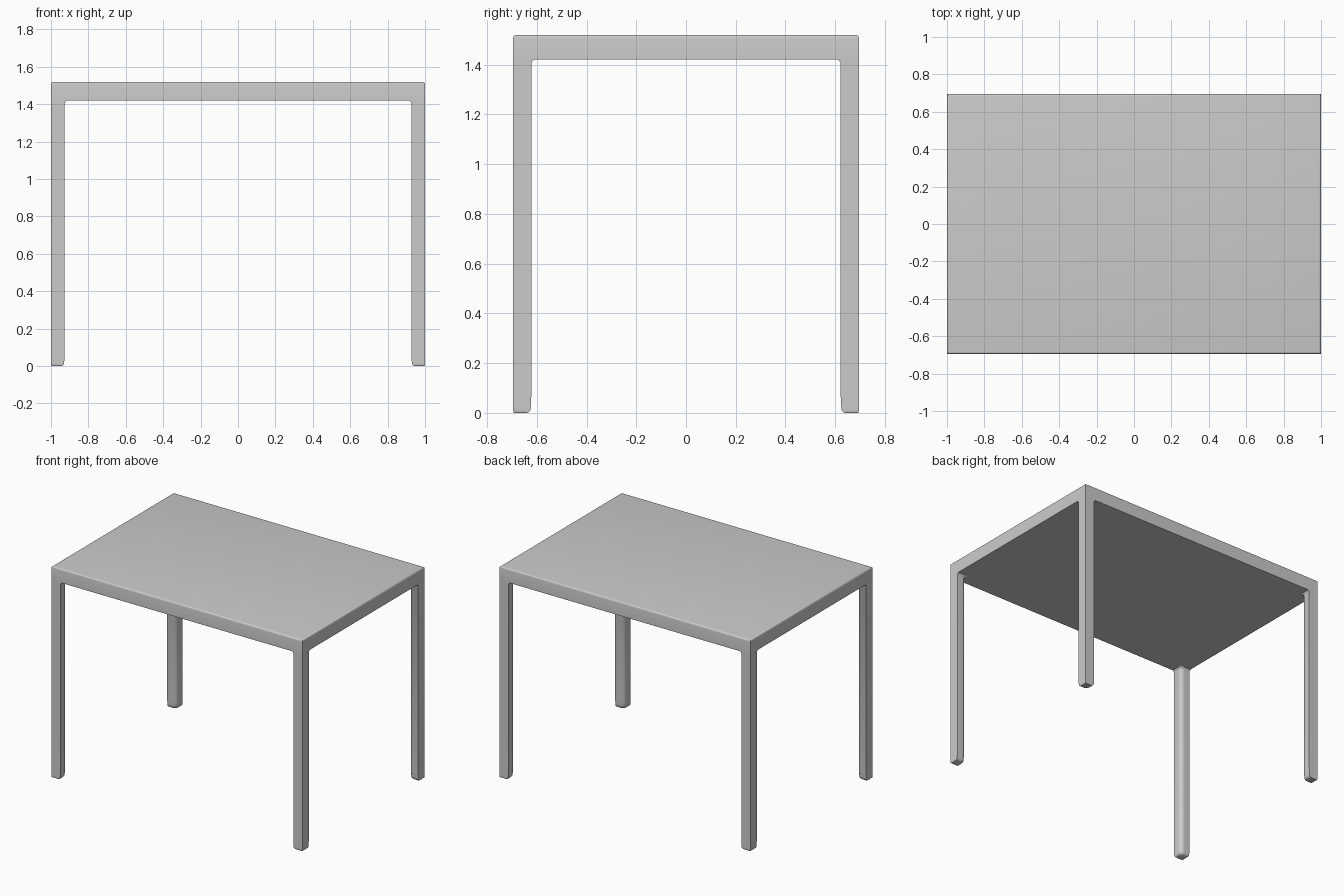
import bpy, bmesh, math

if "Cube" in bpy.data.objects:
    bpy.data.objects.remove(bpy.data.objects["Cube"])

X, Y, TOP, UNDER = 1.0, 0.695, 1.52, 1.42

grey = bpy.data.materials.new("light grey")
grey.diffuse_color = (0.6, 0.6, 0.6, 1)
grey.use_nodes = True
grey.node_tree.nodes["Principled BSDF"].inputs["Base Color"].default_value = grey.diffuse_color


def finish(name, bm):
    bmesh.ops.recalc_face_normals(bm, faces=bm.faces)
    mesh = bpy.data.meshes.new(name)
    bm.to_mesh(mesh)
    bm.free()
    mesh.materials.append(grey)
    obj = bpy.data.objects.new(name, mesh)
    bpy.context.collection.objects.link(obj)
    bpy.ops.object.select_all(action='DESELECT')
    obj.select_set(True)
    bpy.context.view_layer.objects.active = obj
    bpy.ops.object.shade_smooth_by_angle(angle=math.radians(40))
    return obj


# Slab with softly rounded upper rim
bm = bmesh.new()
bmesh.ops.create_cube(bm, size=1)
for v in bm.verts:
    v.co.x *= 2 * X
    v.co.y *= 2 * Y
    v.co.z = TOP if v.co.z > 0 else UNDER
rim = [e for e in bm.edges if all(v.co.z > 1.5 for v in e.verts)]
bmesh.ops.bevel(bm, geom=rim, offset=0.012, segments=4, profile=0.5, affect='EDGES')
finish("tabletop", bm)


def leg_ring(bm, z, outer, inner, radius):
    """Leg section: crisp outer corners, one rounded inner corner."""
    a, b = outer, inner
    pts = [(a, a), (b, a)]
    for i in range(9):
        t = math.pi / 2 * i / 8
        pts.append((b - radius + radius * math.cos(t), b - radius + radius * math.sin(t)))
    pts.append((a, b))
    return [bm.verts.new((X - p[0], Y - p[1], z)) for p in pts]


# Levels: z, outer inset, inner width, inner corner radius
levels = [(0.0, 0.004, 0.055, 0.026), (0.003, 0.001, 0.063, 0.028),
          (0.010, 0, 0.069, 0.030), (0.025, 0, 0.071, 0.030),
          (0.07, 0, 0.073, 0.030), (1.405, 0, 0.073, 0.030),
          (1.414, 0, 0.077, 0.030), (UNDER, 0, 0.085, 0.030)]


def leg(name, sx, sy):
    bm = bmesh.new()
    rings = [leg_ring(bm, *lv) for lv in levels]
    n = len(rings[0])
    for lo, hi in zip(rings, rings[1:]):
        for i in range(n):
            j = (i + 1) % n
            bm.faces.new((lo[i], lo[j], hi[j], hi[i]))
    bm.faces.new(rings[0])
    bm.faces.new(rings[-1])
    for v in bm.verts:
        v.co.x *= sx
        v.co.y *= sy
    finish(name, bm)


for side, sx in (("left", -1), ("right", 1)):
    for end, sy in (("front", -1), ("back", 1)):
        leg(f"{end}_{side}_leg", sx, sy)
